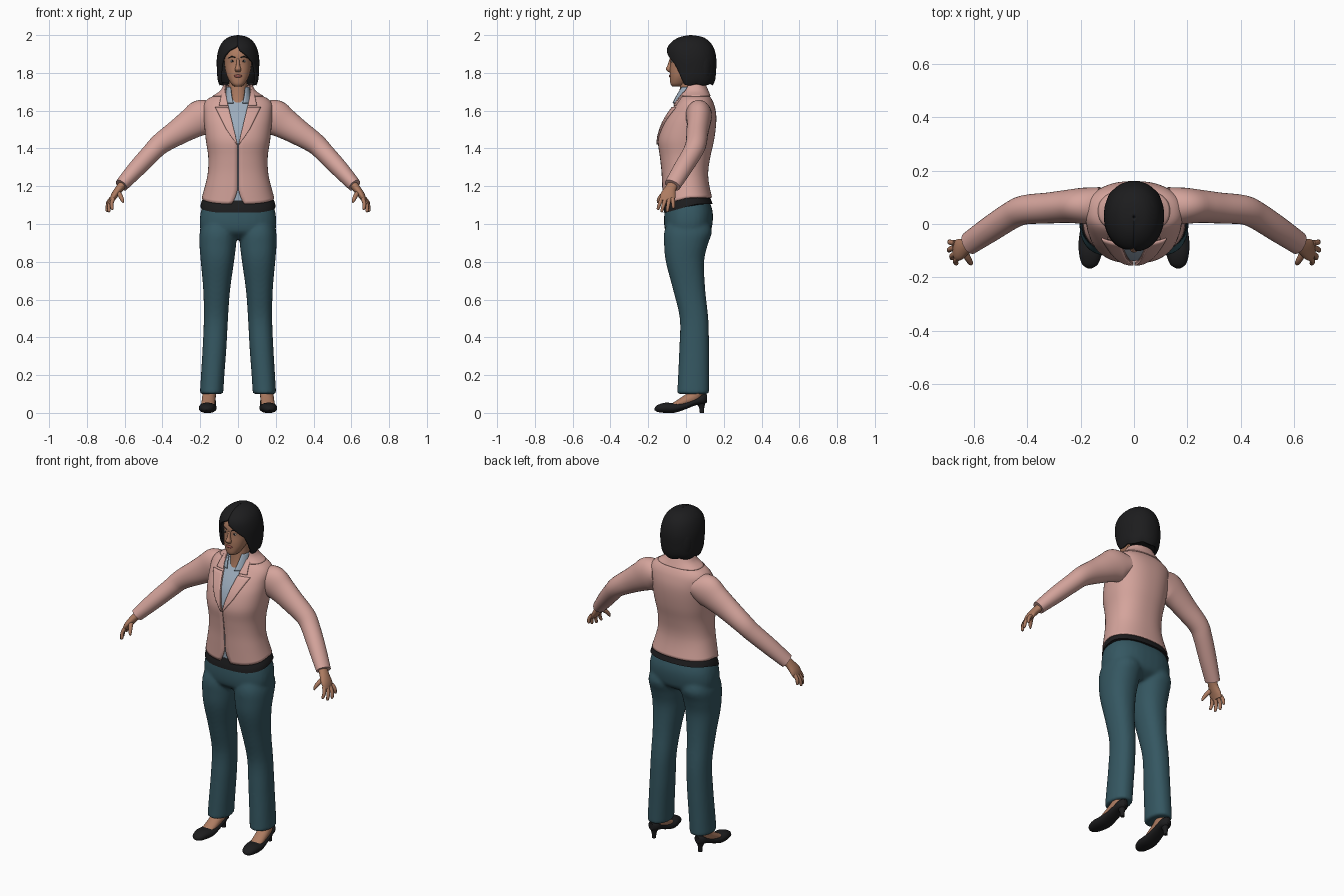
import bpy, bmesh, math
from mathutils import Vector, Matrix


def material(name, rgb):
    m = bpy.data.materials.new(name)
    m.diffuse_color = (*rgb, 1)
    return m


PINK = material("pink cloth", (0.66, 0.37, 0.33))
TEAL = material("teal cloth", (0.035, 0.095, 0.12))
BLACK = material("soft black", (0.012, 0.012, 0.013))
BLUE = material("pale blue cloth", (0.33, 0.41, 0.50))
SKIN = material("skin", (0.42, 0.20, 0.12))
LIP = material("lips", (0.30, 0.09, 0.075))
WHITE = material("eye white", (0.55, 0.53, 0.50))


def dense(rows, k=4):
    """Smooth rows with a Catmull-Rom spline."""
    out = []
    for i in range(len(rows) - 1):
        a, b, c, d = (rows[max(0, min(len(rows) - 1, i + j))] for j in (-1, 0, 1, 2))
        for s in range(k):
            t = s / k
            out.append([0.5 * (2 * q + (r - p) * t + (2 * p - 5 * q + 4 * r - u) * t * t
                               + (3 * q - p - 3 * r + u) * t ** 3)
                        for p, q, r, u in zip(a, b, c, d)])
    return out + [list(rows[-1])]


def lerp(table, z):
    """Linear lookup in rows sorted by their first column."""
    if z <= table[0][0]:
        return list(table[0])
    for a, b in zip(table, table[1:]):
        if z <= b[0]:
            t = (z - a[0]) / max(1e-9, b[0] - a[0])
            return [p + (q - p) * t for p, q in zip(a, b)]
    return list(table[-1])


def ring_point(row, a, p, grow=0.0):
    """Point on a rounded section; angle 0 faces front, row = z, cx, rx, front, back."""
    z, cx, rx, yf, yb = row
    s, c = math.sin(a), math.cos(a)
    x = cx + (rx + grow) * math.copysign(abs(s) ** p, s)
    y = (yf + yb) / 2 - ((yb - yf) / 2 + grow) * math.copysign(abs(c) ** p, c)
    return Vector((x, y, z))


def skin_rings(bm, rings, closed):
    vs = [[bm.verts.new(v) for v in r] for r in rings]
    n = len(vs[0])
    for a, b in zip(vs, vs[1:]):
        for i in range(n if closed else n - 1):
            j = (i + 1) % n
            bm.faces.new((a[i], a[j], b[j], b[i]))
    if closed:
        bm.faces.new(vs[0][::-1])
        bm.faces.new(vs[-1])


def finish(bm, name, mat, mirror=False, thick=0.0, recalc=True, angle=45):
    if recalc:
        bmesh.ops.recalc_face_normals(bm, faces=bm.faces[:])
    me = bpy.data.meshes.new(name)
    bm.to_mesh(me)
    bm.free()
    me.materials.append(mat)
    ob = bpy.data.objects.new(name, me)
    bpy.context.collection.objects.link(ob)
    bpy.ops.object.select_all(action='DESELECT')
    ob.select_set(True)
    bpy.context.view_layer.objects.active = ob
    bpy.ops.object.shade_smooth_by_angle(angle=math.radians(angle))
    if thick:
        m = ob.modifiers.new("thickness", 'SOLIDIFY')
        m.thickness, m.offset = thick, -1
    if mirror:
        ob.modifiers.new("mirror", 'MIRROR')
    return ob


def add_loft(bm, rows, n=32, p=0.9, opening=None, warp=None, grow=0.0, k=4):
    rings = []
    for row in dense(rows, k):
        left, right = opening(row) if opening else (0, 0)
        span = 2 * math.pi - left - right
        ring = [ring_point(row, right + span * i / (n if not opening else n - 1), p, grow)
                for i in range(n)]
        rings.append([warp(v) for v in ring] if warp else ring)
    skin_rings(bm, rings, not opening)


def loft(name, rows, mat, mirror=False, thick=0.0, **kw):
    bm = bmesh.new()
    add_loft(bm, rows, **kw)
    return finish(bm, name, mat, mirror, thick, recalc=not kw.get("opening"))


def add_tube(bm, pts, ref=(0, 1, 0), n=20, k=4):
    """Tube through (x, y, z, radius across, radius along ref)."""
    d = dense(pts, k)
    rings = []
    for i, q in enumerate(d):
        t = (Vector(d[min(i + 1, len(d) - 1)][:3]) - Vector(d[max(i - 1, 0)][:3])).normalized()
        u = t.cross(Vector(ref)).normalized()
        v = u.cross(t)
        rings.append([Vector(q[:3]) + u * q[3] * math.cos(a) + v * q[4] * math.sin(a)
                      for a in (2 * math.pi * j / n for j in range(n))])
    skin_rings(bm, rings, True)


def tube(name, pts, mat, **kw):
    bm = bmesh.new()
    add_tube(bm, pts, **kw)
    return finish(bm, name, mat, mirror=True)


def ball(name, loc, size, mat, mirror=False):
    bm = bmesh.new()
    bmesh.ops.create_uvsphere(bm, u_segments=16, v_segments=10, radius=1,
                              matrix=Matrix.Translation(loc) @ Matrix.Diagonal((*size, 1)))
    return finish(bm, name, mat, mirror)


# Trousers: hips and legs fused into one cloth surface
bm = bmesh.new()
add_loft(bm, [(0.92, 0, 0.12, -0.06, 0.07), (0.955, 0, 0.188, -0.105, 0.125),
              (1.0, 0, 0.203, -0.116, 0.14), (1.06, 0, 0.198, -0.114, 0.142),
              (1.11, 0, 0.183, -0.105, 0.128), (1.15, 0, 0.165, -0.095, 0.112)], p=0.82)
for s in (1, -1):
    add_loft(bm, [(z, s * cx, rx, yf, yb) for z, cx, rx, yf, yb in (
        (0.10, 0.140, 0.062, -0.047, 0.122), (0.20, 0.134, 0.062, -0.042, 0.122),
        (0.35, 0.124, 0.063, -0.035, 0.122), (0.50, 0.117, 0.064, -0.033, 0.118),
        (0.65, 0.113, 0.071, -0.068, 0.102), (0.80, 0.109, 0.088, -0.107, 0.096),
        (0.89, 0.107, 0.097, -0.116, 0.115), (0.96, 0.104, 0.098, -0.115, 0.137),
        (1.03, 0.095, 0.085, -0.09, 0.115))])
trousers = finish(bm, "trousers", TEAL)
m = trousers.modifiers.new("fuse", 'REMESH')
m.mode, m.voxel_size, m.use_smooth_shade = 'VOXEL', 0.009, True
m = trousers.modifiers.new("relax", 'SMOOTH')
m.factor, m.iterations = 0.5, 6


# Belt band, lower at the front
def belt_tilt(v):
    return v + Vector((0, 0, 0.045 * min(1, max(0, (v.y + 0.10) / 0.16))))


loft("belt", [(1.062, 0, 0.199, -0.118, 0.141), (1.085, 0, 0.194, -0.115, 0.132),
              (1.125, 0, 0.176, -0.105, 0.118)], BLACK, p=0.84, warp=belt_tilt)

# Jacket body: open shell parted at the front
JP = 0.85
JACKET = [(1.105, 0, 0.192, -0.122, 0.138), (1.20, 0, 0.172, -0.126, 0.122),
          (1.28, 0, 0.159, -0.130, 0.118), (1.36, 0, 0.158, -0.139, 0.130),
          (1.44, 0, 0.170, -0.148, 0.148), (1.52, 0, 0.178, -0.128, 0.159),
          (1.58, 0, 0.182, -0.097, 0.160), (1.63, 0, 0.182, -0.062, 0.150),
          (1.662, 0, 0.160, -0.040, 0.136), (1.685, 0, 0.113, -0.026, 0.120),
          (1.71, 0, 0.079, -0.016, 0.106), (1.735, 0, 0.070, -0.010, 0.098)]
EDGE = [(1.105, 0.034), (1.13, 0.018), (1.17, 0.004), (1.42, 0.002), (1.50, 0.021),
        (1.60, 0.045), (1.66, 0.060), (1.71, 0.068), (1.735, 0.064)]


def angle_at(row, x, grow=0.0):
    return math.asin(min(0.97, x / (row[2] + grow)) ** (1 / JP))


def jacket_open(row):
    a = angle_at(row, lerp(EDGE, row[0])[1])
    return a, a


def hem(v):
    fade = max(0, 1 - (v.z - 1.105) / 0.15)
    return v + Vector((0, 0, 0.035 * fade * min(1, max(0, (v.y + 0.12) / 0.13))))


loft("jacket_body", JACKET, PINK, thick=0.006, n=56, p=JP, opening=jacket_open, warp=hem)
loft("jacket_collar", [(1.678, 0, 0.130, -0.03, 0.126), (1.705, 0, 0.090, -0.02, 0.114),
                       (1.738, 0, 0.071, -0.01, 0.100)], PINK, thick=0.006, n=40, p=JP,
     grow=0.005, opening=jacket_open)

# Lapels: thin plates following the jacket front
SURFACE = dense(JACKET)


def lapel(name, z0, z1, outer):
    bm = bmesh.new()
    rings = []
    for i in range(15):
        z = z0 + (z1 - z0) * i / 14
        row = lerp(SURFACE, z)
        xi, xo = lerp(EDGE, z)[1], lerp(outer, z)[1]
        rings.append([ring_point(row, angle_at(row, xi + (xo - xi) * j / 6, 0.008), JP, 0.008)
                      for j in range(7)])
    skin_rings(bm, rings, False)
    finish(bm, name, PINK, mirror=True, thick=0.008, recalc=False)


lapel("lapel", 1.42, 1.62, [(1.42, 0.006), (1.50, 0.062), (1.62, 0.122)])
lapel("collar_front", 1.63, 1.70, [(1.63, 0.100), (1.70, 0.085)])

# Shirt body and its folded collar
loft("shirt", [(z, 0, rx - 0.009, yf + 0.010, yb - 0.010) for z, _, rx, yf, yb in JACKET[:-2]],
     BLUE, p=JP, n=40, warp=lambda v: v + Vector((0, 0, 0.02 * max(0, 1 - (v.z - 1.105) / 0.1))))
loft("shirt_collar", [(1.640, 0, 0.078, -0.074, 0.085), (1.685, 0, 0.068, -0.056, 0.088),
                      (1.725, 0, 0.060, -0.036, 0.086)], BLUE, thick=0.005, n=32,
     opening=lambda r: (math.radians(16 + (r[0] - 1.64) * 280),) * 2)

# Sleeves
tube("sleeve", [(0.13, 0.066, 1.58, 0.070, 0.072), (0.19, 0.068, 1.565, 0.094, 0.068),
                (0.25, 0.066, 1.53, 0.081, 0.062), (0.32, 0.060, 1.485, 0.068, 0.058),
                (0.41, 0.053, 1.425, 0.056, 0.055), (0.46, 0.032, 1.375, 0.051, 0.052),
                (0.54, -0.020, 1.29, 0.046, 0.049), (0.617, -0.072, 1.205, 0.036, 0.044)],
     PINK, n=28)

# Hands: palm, four fingers and thumb
bm = bmesh.new()
add_tube(bm, [(0.605, -0.066, 1.215, 0.022, 0.028), (0.63, -0.083, 1.185, 0.021, 0.031),
              (0.655, -0.096, 1.15, 0.018, 0.041), (0.669, -0.099, 1.122, 0.012, 0.037)])
for base, tip in (((0.660, -0.128, 1.135), (0.665, -0.150, 1.075)),
                  ((0.667, -0.109, 1.130), (0.683, -0.130, 1.062)),
                  ((0.671, -0.089, 1.130), (0.694, -0.100, 1.064)),
                  ((0.671, -0.071, 1.135), (0.692, -0.066, 1.082))):
    b, t = Vector(base), Vector(tip)
    mid = (b + t) / 2 + Vector((0.007, 0, 0.003))
    add_tube(bm, [(*b, 0.011, 0.011), (*mid, 0.010, 0.010), (*t.lerp(mid, 0.2), 0.008, 0.008),
                  (*t, 0.003, 0.003)], n=10, k=3)
add_tube(bm, [(0.640, -0.095, 1.175, 0.014, 0.014), (0.622, -0.130, 1.148, 0.012, 0.012),
              (0.612, -0.146, 1.125, 0.009, 0.009), (0.608, -0.150, 1.112, 0.003, 0.003)],
         ref=(1, 0, 0), n=10)
finish(bm, "hand", SKIN, mirror=True)

# Feet, shoes and heels
tube("foot", [(0.150, 0.06, 0.14, 0.040, 0.038), (0.153, 0.045, 0.09, 0.038, 0.036),
              (0.157, -0.015, 0.058, 0.026, 0.036), (0.161, -0.075, 0.032, 0.016, 0.034)],
     SKIN, ref=(1, 0, 0))
loft("shoe", [(-0.166, 0.166, 0.008, 0.014, 0.026), (-0.15, 0.165, 0.030, 0.005, 0.042),
              (-0.11, 0.163, 0.043, 0.0, 0.054), (-0.06, 0.160, 0.047, 0.001, 0.052),
              (0.0, 0.157, 0.041, 0.020, 0.058), (0.05, 0.154, 0.037, 0.040, 0.078),
              (0.09, 0.153, 0.032, 0.046, 0.100), (0.112, 0.153, 0.012, 0.055, 0.098)],
     BLACK, mirror=True, warp=lambda v: Vector((v.x, v.z, v.y)))
loft("shoe_heel", [(0.0, 0.153, 0.011, 0.073, 0.095), (0.03, 0.153, 0.013, 0.068, 0.097),
                   (0.065, 0.153, 0.026, 0.045, 0.106)], BLACK, mirror=True, n=16)

# Neck, head and nose
loft("neck", [(1.61, 0, 0.045, -0.052, 0.075), (1.68, 0, 0.050, -0.036, 0.080),
              (1.78, 0, 0.048, -0.030, 0.080)], SKIN)
loft("head", [(1.728, 0, 0.018, -0.072, -0.02), (1.742, 0, 0.036, -0.082, 0.0),
              (1.775, 0, 0.055, -0.085, 0.03), (1.81, 0, 0.066, -0.086, 0.07),
              (1.85, 0, 0.072, -0.083, 0.10), (1.90, 0, 0.073, -0.083, 0.11),
              (1.95, 0, 0.060, -0.058, 0.10), (1.98, 0, 0.025, -0.01, 0.06)], SKIN, n=36)
loft("nose", [(1.806, 0, 0.013, -0.094, -0.07), (1.82, 0, 0.016, -0.107, -0.07),
              (1.84, 0, 0.010, -0.098, -0.07), (1.875, 0, 0.007, -0.086, -0.07)], SKIN, n=16)
ball("lips", (0, -0.084, 1.783), (0.021, 0.007, 0.008), LIP)
ball("eye", (0.030, -0.074, 1.862), (0.012, 0.007, 0.006), WHITE, True)
ball("iris", (0.030, -0.079, 1.862), (0.0055, 0.004, 0.0055), BLACK, True)
tube("eyebrow", [(0.013, -0.083, 1.880, 0.003, 0.003), (0.032, -0.077, 1.886, 0.003, 0.003),
                 (0.052, -0.063, 1.879, 0.002, 0.002)], BLACK, ref=(0, 0, 1), n=8)

# Hair: bob-cut shell with an off-centre fringe, filled at the back
FRINGE = [(1.735, 72, 72), (1.80, 58, 58), (1.85, 50, 46), (1.89, 40, 24),
          (1.92, 24, 4), (1.945, 0, 0)]


def locks(v):
    a = math.atan2(v.x, -v.y)
    fade = max(0, 1 - (v.z - 1.735) / 0.06)
    return v + Vector((0, 0, -0.010 * fade * abs(math.sin(4.5 * a))))


loft("hair", [(1.742, 0, 0.098, -0.085, 0.142), (1.77, 0, 0.108, -0.092, 0.155),
              (1.82, 0, 0.112, -0.096, 0.160), (1.88, 0, 0.112, -0.103, 0.160),
              (1.93, 0, 0.101, -0.100, 0.148), (1.965, 0, 0.081, -0.075, 0.125),
              (1.99, 0, 0.048, -0.032, 0.088), (2.0, 0, 0.004, 0.022, 0.030)],
     BLACK, thick=0.012, n=56, p=0.95, warp=locks,
     opening=lambda r: [math.radians(d) for d in lerp(FRINGE, r[0])[1:]])
loft("hair_back", [(1.750, 0, 0.088, 0.03, 0.132), (1.80, 0, 0.100, 0.01, 0.148),
                   (1.88, 0, 0.100, 0.0, 0.148), (1.95, 0, 0.078, -0.02, 0.12),
                   (1.985, 0, 0.035, 0.0, 0.07)], BLACK)
